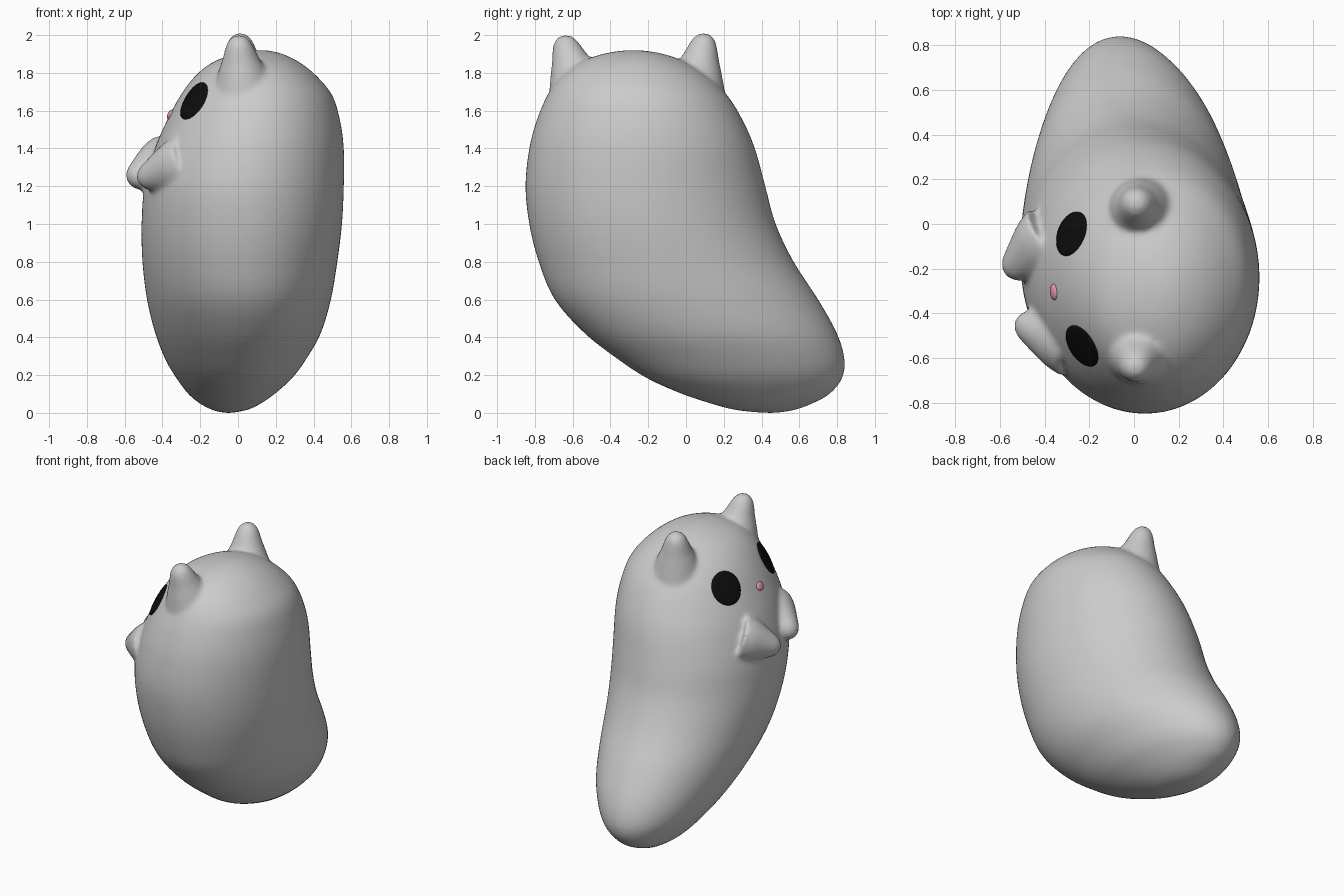
import bpy, bmesh, math
from mathutils import Vector
from mathutils.bvhtree import BVHTree

if "Cube" in bpy.data.objects:
    bpy.data.objects.remove(bpy.data.objects["Cube"])

# horizontal slices of the body: z, x min, x max, y min, y max
SLICES = [
    (0.00, -0.06, -0.04, 0.44, 0.46), (0.005, -0.10, 0.00, 0.35, 0.52),
    (0.02, -0.145, 0.06, 0.24, 0.59), (0.05, -0.20, 0.12, 0.13, 0.67),
    (0.10, -0.26, 0.19, -0.02, 0.76), (0.18, -0.32, 0.28, -0.20, 0.825),
    (0.28, -0.38, 0.355, -0.355, 0.84), (0.42, -0.435, 0.435, -0.535, 0.80),
    (0.60, -0.48, 0.49, -0.695, 0.70), (0.80, -0.505, 0.525, -0.78, 0.57),
    (1.00, -0.51, 0.55, -0.83, 0.475), (1.20, -0.495, 0.56, -0.85, 0.42),
    (1.40, -0.44, 0.56, -0.83, 0.365), (1.55, -0.375, 0.54, -0.79, 0.30),
    (1.68, -0.305, 0.50, -0.735, 0.22), (1.78, -0.23, 0.42, -0.665, 0.12),
    (1.85, -0.145, 0.335, -0.575, 0.015), (1.895, -0.04, 0.25, -0.46, -0.10),
    (1.915, 0.05, 0.18, -0.36, -0.20), (1.92, 0.105, 0.125, -0.29, -0.27)]
EAR = [(0.17, 0), (0.14, 0.25), (0.115, 0.45), (0.095, 0.6), (0.073, 0.8),
       (0.053, 0.92), (0.025, 0.985), (0.005, 1)]
PAW = [(0.16, 0), (0.145, 0.25), (0.115, 0.5), (0.085, 0.72), (0.063, 0.87),
       (0.035, 0.965), (0.005, 1)]


def spline(rows, steps):
    """Catmull-Rom curve through tuples."""
    out = []
    for i in range(len(rows) - 1):
        quad = zip(rows[max(i - 1, 0)], rows[i], rows[i + 1], rows[min(i + 2, len(rows) - 1)])
        quad = list(quad)
        for s in range(steps):
            t = s / steps
            out.append([b + 0.5 * t * (c - a + t * (2*a - 5*b + 4*c - d + t * (3*(b - c) + d - a)))
                        for a, b, c, d in quad])
    return out + [list(rows[-1])]


def loft(bm, rings):
    """Closed skin over equal-length rings of points."""
    loops = [[bm.verts.new(p) for p in ring] for ring in rings]
    n = len(loops[0])
    for a, b in zip(loops, loops[1:]):
        for i in range(n):
            j = (i + 1) % n
            bm.faces.new((a[i], a[j], b[j], b[i]))
    bm.faces.new(loops[0][::-1])
    bm.faces.new(loops[-1])


def spike(bm, base, tip, profile):
    """Tapered round nub from base to tip."""
    base, tip = Vector(base), Vector(tip)
    rot = (tip - base).to_track_quat('Z', 'Y')
    rings = []
    for r, t in spline(profile, 3):
        c = base.lerp(tip, t)
        rings.append([c + rot @ Vector((r * math.cos(k * math.tau / 32), r * math.sin(k * math.tau / 32), 0))
                      for k in range(32)])
    loft(bm, rings)


def finish(bm, name):
    bmesh.ops.recalc_face_normals(bm, faces=bm.faces)
    for f in bm.faces:
        f.smooth = True
    me = bpy.data.meshes.new(name)
    bm.to_mesh(me)
    bm.free()
    ob = bpy.data.objects.new(name, me)
    bpy.context.collection.objects.link(ob)
    return ob


# body with tail, ears and paws, fused into one smooth skin
bm = bmesh.new()
rings = []
for z, x0, x1, y0, y1 in spline(SLICES, 4):
    cx, cy, rx, ry = (x0 + x1) / 2, (y0 + y1) / 2, (x1 - x0) / 2, (y1 - y0) / 2
    skew = -0.1 * max(0, 1 - z / 1.6)
    rings.append([(cx + rx * math.cos(a) + skew * ry * math.sin(a), cy + ry * math.sin(a), z)
                  for a in (k * math.tau / 72 for k in range(72))])
loft(bm, rings)
spike(bm, (0.03, -0.565, 1.70), (0.0, -0.655, 1.998), EAR)
spike(bm, (0.035, 0.045, 1.70), (0.005, 0.105, 2.01), EAR)
spike(bm, (-0.37, -0.06, 1.32), (-0.575, -0.225, 1.235), PAW)
spike(bm, (-0.27, -0.53, 1.32), (-0.53, -0.435, 1.23), PAW)
body = finish(bm, "body")
mod = body.modifiers.new("fuse", 'REMESH')
mod.mode, mod.voxel_size, mod.use_smooth_shade = 'VOXEL', 0.014, True
mod = body.modifiers.new("soften", 'SMOOTH')
mod.factor, mod.iterations = 0.5, 8

deps = bpy.context.evaluated_depsgraph_get()
skin = BVHTree.FromObject(body, deps)


def patch(name, centre, ru, rv, height, color):
    """Round spot laid on the body surface; ru is sideways, rv is up the slope."""
    c, n = skin.find_nearest(Vector(centre))[:2]
    u = Vector((0, 0, 1)).cross(n).normalized()
    v = n.cross(u)
    bm = bmesh.new()
    rings = []
    for k in range(9):
        f = max(1 - k / 8, 0.01)
        ring = []
        for i in range(40):
            a = i * math.tau / 40
            p, m = skin.find_nearest(c + u * (ru * f * math.cos(a)) + v * (rv * f * math.sin(a)))[:2]
            ring.append(p + n * (0.003 + height * math.sqrt(1 - f * f)))
        if k == 0:
            rings.append([p - n * 0.012 for p in ring])
        rings.append(ring)
    loft(bm, rings)
    ob = finish(bm, name)
    mat = bpy.data.materials.new(name + "_colour")
    mat.diffuse_color = color
    mat.use_nodes = True
    mat.node_tree.nodes["Principled BSDF"].inputs["Base Color"].default_value = mat.diffuse_color
    ob.data.materials.append(mat)


# eyes and nose
BLACK = (0.004, 0.004, 0.004, 1)
patch("eye_left", (-0.29, -0.04, 1.65), 0.105, 0.112, 0.004, BLACK)
patch("eye_right", (-0.23, -0.545, 1.65), 0.105, 0.112, 0.004, BLACK)
patch("nose", (-0.36, -0.305, 1.58), 0.036, 0.028, 0.012, (0.75, 0.3, 0.4, 1))
